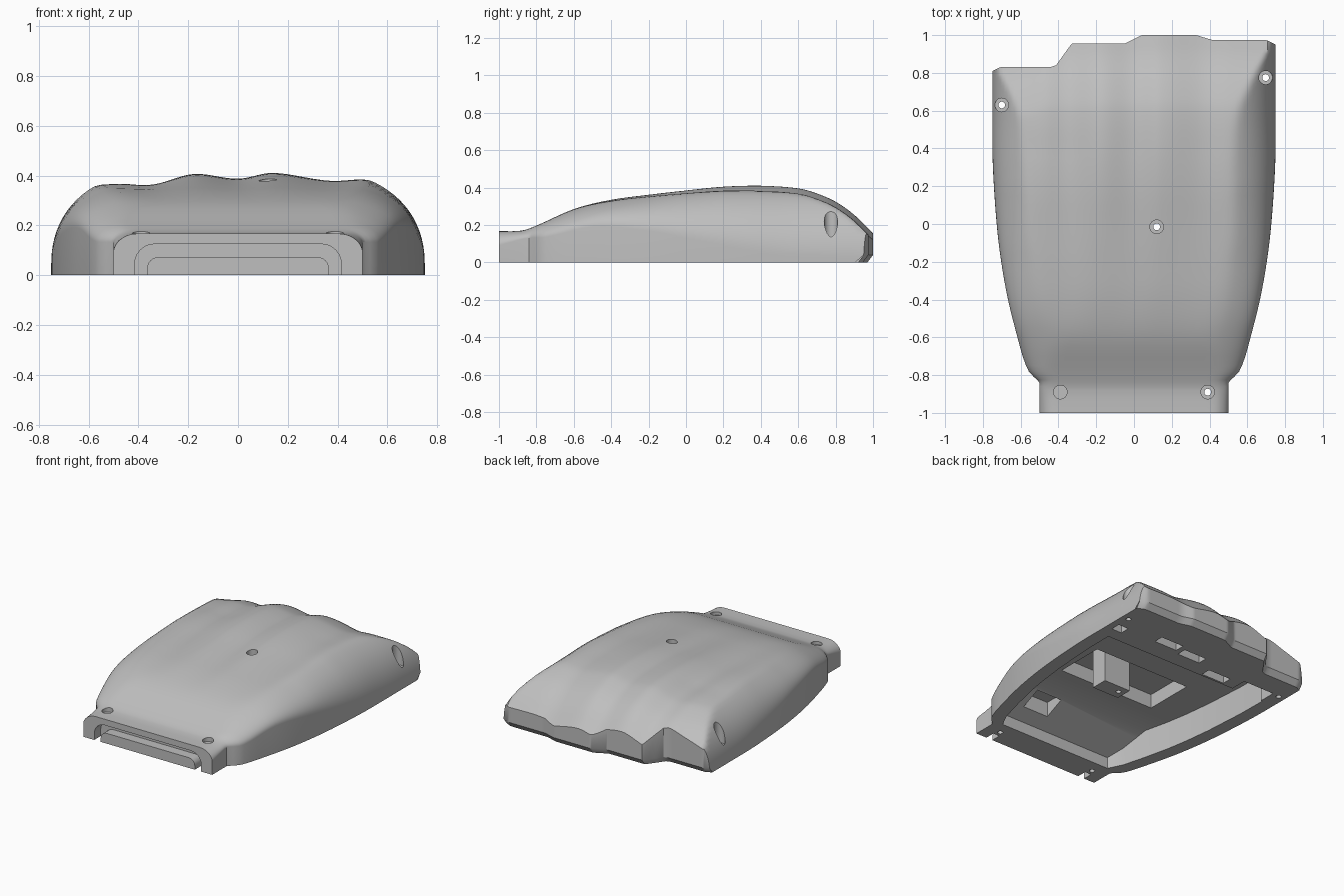
import bpy, bmesh
from math import sin, pi, sqrt

if "Cube" in bpy.data.objects:
    bpy.data.objects.remove(bpy.data.objects["Cube"])

grey = bpy.data.materials.new("plain grey")
grey.use_nodes = True
grey.diffuse_color = (0.52, 0.52, 0.52, 1)
grey.node_tree.nodes["Principled BSDF"].inputs["Base Color"].default_value = grey.diffuse_color


def curve(points, smooth=True):
    """Interpolate (position, value) pairs, with gentle easing when smooth."""
    def slope(i):
        a, b = points[max(i - 1, 0)], points[min(i + 1, len(points) - 1)]
        return (b[1] - a[1]) / (b[0] - a[0])

    def at(p):
        if p <= points[0][0]:
            return points[0][1]
        for i in range(len(points) - 1):
            (p0, v0), (p1, v1) = points[i], points[i + 1]
            if p <= p1:
                d = p1 - p0
                t = (p - p0) / d
                if not smooth:
                    return v0 + (v1 - v0) * t
                return (v0 * (1 + 2 * t) * (1 - t) ** 2 + v1 * t * t * (3 - 2 * t)
                        + slope(i) * d * t * (1 - t) ** 2 - slope(i + 1) * d * t * t * (1 - t))
        return points[-1][1]
    return at


# Shape curves along the hand: width, crown, shoulder radius, upright base, shoulder height
width = curve([(-1, .5), (-.86, .5), (-.835, .503), (-.81, .53), (-.78, .557), (-.72, .583), (-.6, .617),
               (-.4, .667), (-.2, .703), (0, .727), (.3, .747), (.5, .75), (1, .75)])
crown = curve([(-1, .17), (-.88, .173), (-.8, .2), (-.6, .288), (-.4, .335), (-.2, .362), (0, .385),
               (.2, .405), (.4, .41), (.6, .395), (.7, .367), (.8, .322), (.9, .25), (1, .15)])
radius = curve([(-1, .11), (-.84, .11), (-.75, .18), (-.6, .28), (-.2, .4)], False)
upright = curve([(-1, .09), (-.85, .13), (-.75, .135), (-.5, .19), (-.2, .17), (0, .13), (.5, .04), (.8, .02)])
shoulder = curve([(-1, .17), (-.88, .173), (-.8, .2), (-.6, .288), (-.4, .345), (-.1, .395), (.2, .42)])
# Across the hand: knuckle waves, earlier drop of the little finger, stepped finger edge
knuckle = curve([(-.75, -.065), (-.57, -.058), (-.47, -.05), (-.35, -.055), (-.18, -.005), (0, -.025),
                 (.14, 0), (.37, -.035), (.5, -.028), (.75, -.03)])
lead = curve([(-.72, .09), (-.57, .04), (-.42, 0), (.75, 0)])
finger_edge = curve([(-.75, .81), (-.71, .83), (-.42, .83), (-.33, .955), (-.05, .955), (.04, 1),
                     (.33, 1), (.41, .975), (.7, .975), (.75, .95)], False)
wave = curve([(-.6, 0), (-.2, .3), (.4, 1)], False)


def height(x, y):
    """Knuckled top meeting the rounded side in a narrow blend."""
    w, r, v = width(y), radius(y), upright(y)
    t = min(max((abs(x) - w + r) / r, 0), 1)
    side = v + (shoulder(y) - v) * sqrt(1 - t * t)
    top = crown(y + lead(x) * wave(y)) + knuckle(x) * wave(y)
    blend = max(.012 - abs(side - top), 0)
    return min(side, top) - blend * blend / .048


def across(y, arc=20, flat=60):
    """Sideways stations: dense on the shoulders, even over the top."""
    w, r = width(y), radius(y)
    right = [w - r + r * sin(pi / 2 * i / arc) for i in range(1, arc + 1)]
    middle = [(w - r) * (2 * i / flat - 1) for i in range(flat + 1)]
    return [-x for x in reversed(right)] + middle + right


def make(name, bm):
    bmesh.ops.recalc_face_normals(bm, faces=bm.faces)
    mesh = bpy.data.meshes.new(name)
    bm.to_mesh(mesh)
    bm.free()
    ob = bpy.data.objects.new(name, mesh)
    bpy.context.collection.objects.link(ob)
    mesh.materials.append(grey)
    return ob


def box(name, x0, x1, y0, y1, z0, z1):
    bm = bmesh.new()
    bmesh.ops.create_cube(bm, size=1)
    for v in bm.verts:
        v.co = ((x0 + x1) / 2 + v.co.x * (x1 - x0), (y0 + y1) / 2 + v.co.y * (y1 - y0),
                (z0 + z1) / 2 + v.co.z * (z1 - z0))
    return make(name, bm)


def cylinder(name, x, y, z0, z1, r):
    bm = bmesh.new()
    bmesh.ops.create_cone(bm, cap_ends=True, segments=24, radius1=r, radius2=r, depth=z1 - z0)
    bmesh.ops.translate(bm, verts=bm.verts, vec=(x, y, (z0 + z1) / 2))
    return make(name, bm)


def combine(target, tool, operation='DIFFERENCE'):
    mod = target.modifiers.new(tool.name, 'BOOLEAN')
    mod.operation, mod.solver, mod.object = operation, 'EXACT', tool
    bpy.context.view_layer.objects.active = target
    bpy.ops.object.modifier_apply(modifier=mod.name)
    bpy.data.objects.remove(tool)


def arch(name, half, top, y0, y1, bevel):
    """Upside-down U block with rounded upper corners."""
    ob = box(name, -half, half, y0, y1, -.05, top)
    bm = bmesh.new()
    bm.from_mesh(ob.data)
    edges = [e for e in bm.edges if all(v.co.z > 0 and abs(v.co.x) > half - .01 for v in e.verts)
             and abs(e.verts[0].co.y - e.verts[1].co.y) > .01]
    bmesh.ops.bevel(bm, geom=edges, offset=bevel, segments=6, affect='EDGES', profile=.5)
    bm.to_mesh(ob.data)
    bm.free()
    return ob


# Outer body: sections along the hand, then the trimmed and chamfered finger edge
bm = bmesh.new()
rows = []
body_rows = [-1, -.93, -.88, -.86, -.84, -.825, -.81, -.78] + [-.75 + .05 * i for i in range(26)]
for y in body_rows:
    pts = [(x, y, height(x, y)) for x in across(y)]
    rows.append([(pts[0][0], y, 0)] + pts + [(pts[-1][0], y, 0)])
xs = across(.5)
for step in [i / 20 for i in range(1, 19)] + [1]:
    base = .04 if step == 1 else 0
    pts = []
    for x in xs:
        y = .5 + (finger_edge(x) - .5) * step
        pts.append((x, y, max(height(x, y), base)))
    rows.append([(*pts[0][:2], base)] + pts + [(*pts[-1][:2], base)])
edge = rows[-1]
rows.append([(x, y, .04) for x, y, z in edge])
rows.append([(x, y - .03, 0) for x, y, z in edge])
grid = [[bm.verts.new(p) for p in row] for row in rows]
for a, b in zip(grid, grid[1:]):
    for i in range(len(a) - 1):
        bm.faces.new((a[i], a[i + 1], b[i + 1], b[i]))
bm.faces.new(grid[0])
bmesh.ops.remove_doubles(bm, verts=bm.verts, dist=.0002)
bmesh.ops.holes_fill(bm, edges=[e for e in bm.edges if e.is_boundary], sides=0)
shell = make("hand_back_shell", bm)

# Hollow underside with a ceiling that slopes down to the wrist
ceiling = curve([(-.8, .08), (-.53, .2)], False)
bm = bmesh.new()
loops = []
for y in (-.8, -.7, -.6, -.53, -.35, -.2, 0, .3, .52):
    w, c = width(y) - .095, ceiling(y)
    loops.append([bm.verts.new(p) for p in ((-w, y, -.05), (-w, y, c), (w, y, c), (w, y, -.05))])
for a, b in zip(loops, loops[1:]):
    for i in range(4):
        j = (i + 1) % 4
        bm.faces.new((a[i], a[j], b[j], b[i]))
bm.faces.new(loops[0])
bm.faces.new(loops[-1])
combine(shell, make("cavity", bm))
combine(shell, box("cavity_corner", -.645, -.4, .4, .64, -.05, .19))

# Pockets: central well, wrist pocket, one slot per finger in the rim
combine(shell, box("central_well", -.38, .38, -.28, .08, .1, .3))
combine(shell, box("wrist_pocket", .15, .35, -.7, -.56, .04, .23))
for x, y in ((.66, .645), (.29, .7), (.07, .67), (-.22, .57)):
    half = .04 if x > .6 else .09
    combine(shell, box("finger_slot", x - half, x + half, y - .035, y + .035, -.05, .12))

# Arched groove in the wrist end
groove = arch("wrist_groove", .415, .125, -1.05, -.93, .08)
combine(groove, arch("wrist_tongue", .365, .072, -1.1, -.8, .045))
combine(shell, groove)

# Central screw post
combine(shell, box("screw_post", .07, .28, -.08, .04, .02, .32), 'UNION')

# Countersunk screw holes
for x, y, seat in ((-.39, -.89, .145), (.39, -.89, .145), (.12, -.015, .34), (.697, .775, .13), (-.7, .63, .12)):
    combine(shell, cylinder("screw_bore", x, y, -.1, .6, .018))
    combine(shell, cylinder("screw_seat", x, y, seat, .6, .036))

bpy.ops.object.select_all(action='DESELECT')
shell.select_set(True)
bpy.context.view_layer.objects.active = shell
bpy.ops.object.shade_smooth_by_angle(angle=.6)
